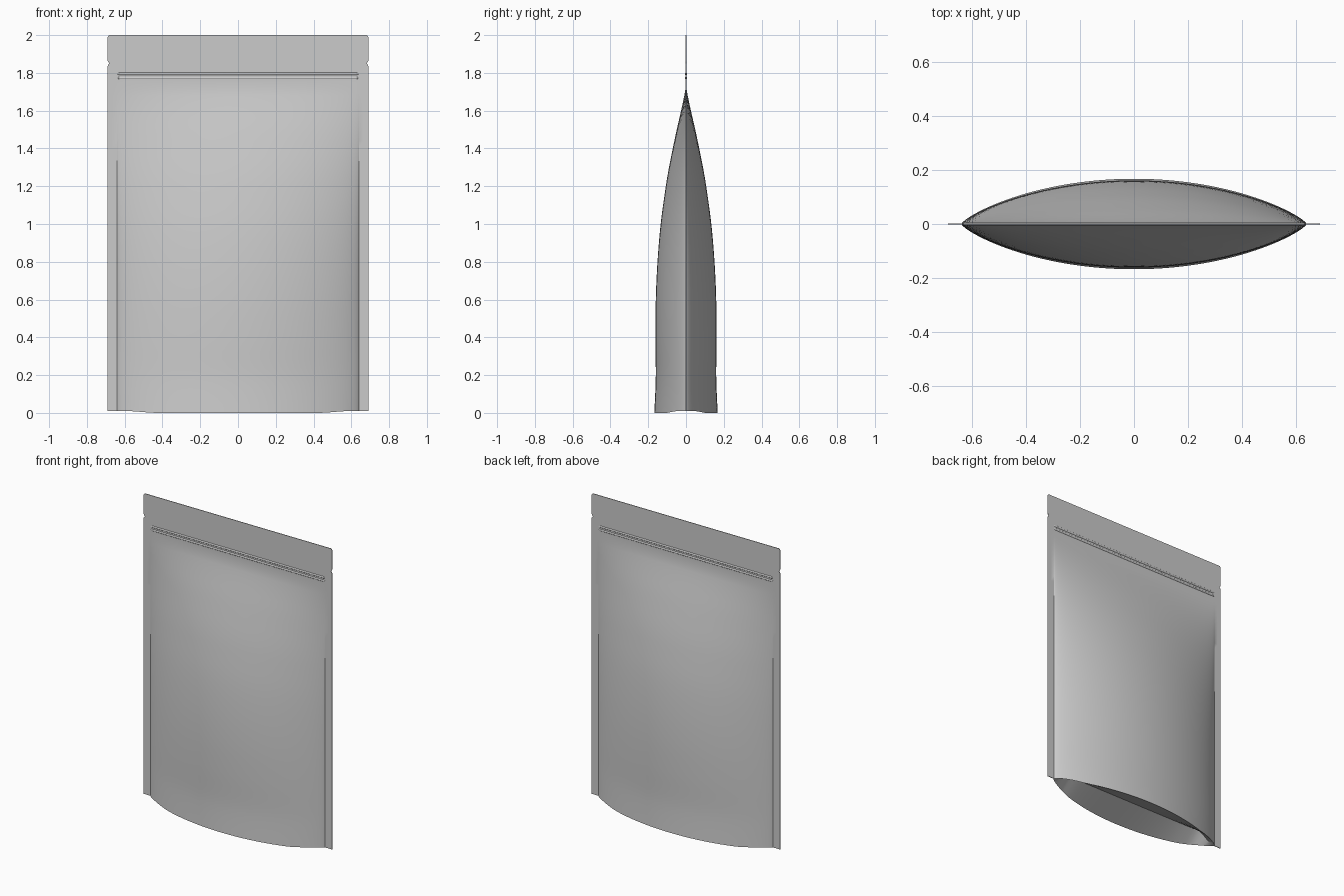
import bpy, bmesh, math

if "Cube" in bpy.data.objects:
    bpy.data.objects.remove(bpy.data.objects["Cube"])

SEAL, EDGE, FILM = 0.64, 0.69, 0.002   # pouch half width, outer half width, half film thickness

# Half depth of the pouch by height
PROFILE = [(0, .166), (.1, .161), (.2, .158), (.4, .160), (.6, .158), (.8, .149), (1.0, .132),
           (1.2, .105), (1.3, .088), (1.4, .068), (1.5, .047), (1.6, .024), (1.68, .007),
           (1.72, 0), (2.0, 0)]


def depth(z):
    for i in range(len(PROFILE) - 1):
        (z0, d0), (z1, d1) = PROFILE[i], PROFILE[i + 1]
        if z <= z1:
            def slope(k):
                a, b = PROFILE[max(k - 1, 0)], PROFILE[min(k + 1, len(PROFILE) - 1)]
                return (b[1] - a[1]) / (b[0] - a[0])
            h = z1 - z0
            t = (z - z0) / h
            m0 = slope(i) * h
            m1 = 0 if z1 >= 1.72 else slope(i + 1) * h
            return max(0, (2*t**3 - 3*t**2 + 1)*d0 + (t**3 - 2*t**2 + t)*m0
                       + (3*t**2 - 2*t**3)*d1 + (t**3 - t**2)*m1)
    return 0


def half_y(x, z):
    t = min(abs(x) / SEAL, 1)
    return FILM + depth(z) * (1 - t * t) ** 0.8


def ramp(v, a, b):
    t = min(max((v - a) / (b - a), 0), 1)
    return t * t * (3 - 2 * t)


# Columns, with the flat side seals outside the bulging lens
N = 56
xs = [-EDGE, -0.665] + [SEAL * math.sin(math.pi * (i / N - .5)) for i in range(N + 1)] + [0.665, EDGE]
# Rows, with tear notches and rounded top corners
zs = [i * 0.04 for i in range(46)] + [1.835, 1.842, 1.85, 1.858, 1.865, 1.92, 1.988, 1.996, 2.0]
outer = {1.842: .688, 1.85: .681, 1.858: .688, 1.996: .687, 2.0: .681}

bm = bmesh.new()
rings = []
for z in zs:
    def row(sign):
        out = []
        for x in xs:
            px = math.copysign(outer.get(z, EDGE), x) if abs(x) == EDGE else x
            pz = z if z else 0.01 * ramp(abs(x), .42, .60)
            out.append(bm.verts.new((px, sign * half_y(x, z), pz)))
        return out
    rings.append(row(-1) + row(1)[::-1])

M = len(rings[0])
C = len(xs)
for a, b in zip(rings, rings[1:]):
    for i in range(M):
        j = (i + 1) % M
        bm.faces.new((a[i], a[j], b[j], b[i]))

# Top edge of the film
top = rings[-1]
for i in range(C - 1):
    bm.faces.new((top[i], top[i + 1], top[M - 2 - i], top[M - 1 - i]))

# Folded bottom gusset
base = rings[0]
fold = []
for i, x in enumerate(xs):
    lift = 0.07 * (1 - ramp(abs(x), .50, .635))
    fold.append(bm.verts.new((base[i].co.x, 0, base[i].co.z + lift)))
for i in range(C - 1):
    bm.faces.new((base[i + 1], base[i], fold[i], fold[i + 1]))
    bm.faces.new((fold[i + 1], fold[i], base[M - 1 - i], base[M - 2 - i]))
bm.faces.new((base[0], base[M - 1], fold[0]))
bm.faces.new((base[C - 1], fold[C - 1], base[C]))
bmesh.ops.recalc_face_normals(bm, faces=bm.faces)


def finish(bm, name):
    me = bpy.data.meshes.new(name)
    bm.to_mesh(me)
    bm.free()
    ob = bpy.data.objects.new(name, me)
    bpy.context.collection.objects.link(ob)
    bpy.ops.object.select_all(action='DESELECT')
    ob.select_set(True)
    bpy.context.view_layer.objects.active = ob
    bpy.ops.object.shade_smooth_by_angle(angle=math.radians(30))
    return ob


finish(bm, "pouch_body")

# Zip closure ridges, showing on both faces
for k, z in enumerate((1.773, 1.795)):
    bm = bmesh.new()
    bmesh.ops.create_uvsphere(bm, u_segments=16, v_segments=10, radius=1)
    for v in bm.verts:
        # stretch a ball into a long flattened bar with rounded ends
        end = math.copysign(SEAL - 0.02, v.co.z) if abs(v.co.z) > 1e-5 else 0
        v.co = (end + v.co.z * 0.02, v.co.y * 0.006,
                z + v.co.x * 0.007)
    bmesh.ops.recalc_face_normals(bm, faces=bm.faces)
    finish(bm, "zip_ridge_%d" % (k + 1))
